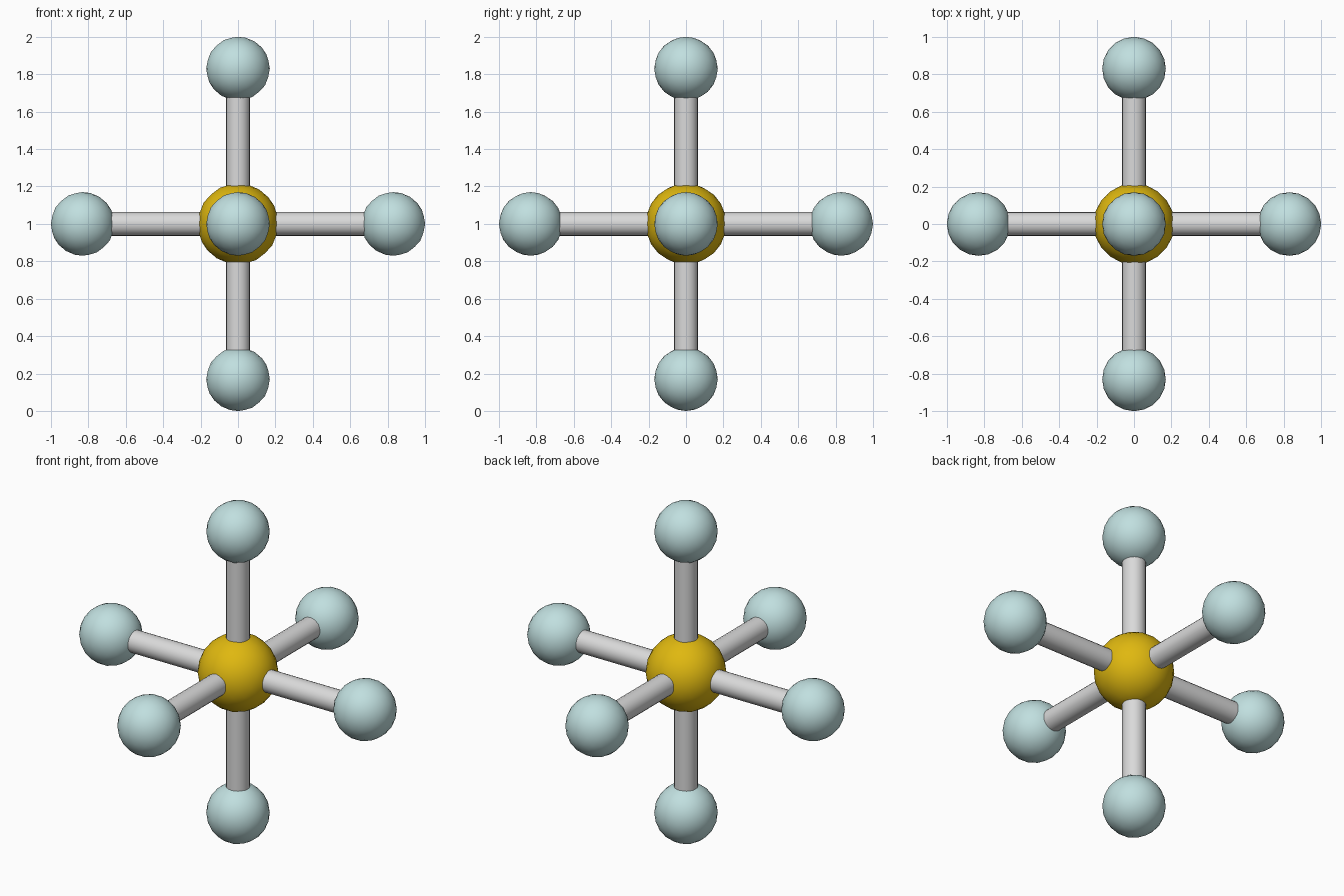
import bpy
import math
from mathutils import Vector

cube = bpy.data.objects.get("Cube")
if cube:
    bpy.data.objects.remove(cube, do_unlink=True)

CENTRE = Vector((0, 0, 1))
REACH = 0.83


def material(name, rgb):
    mat = bpy.data.materials.new(name)
    mat.use_nodes = True
    mat.diffuse_color = (*rgb, 1)
    mat.node_tree.nodes["Principled BSDF"].inputs["Base Color"].default_value = (*rgb, 1)
    return mat


gold = material("golden yellow", (0.74, 0.48, 0.005))
aqua = material("pale aqua", (0.53, 0.74, 0.74))
grey = material("light grey", (0.70, 0.70, 0.70))


def finish(name, mat):
    obj = bpy.context.object
    obj.name = name
    obj.data.materials.append(mat)
    bpy.ops.object.shade_smooth_by_angle(angle=math.radians(40))


def ball(name, radius, position, mat):
    bpy.ops.mesh.primitive_ico_sphere_add(subdivisions=3, radius=radius, location=position)
    finish(name, mat)


# Central ball
ball("central_ball", 0.216, CENTRE, gold)

# Six arms, each a rod with a ball at its end
arms = {
    "left": (1, 0, 0), "right": (-1, 0, 0),
    "front": (0, -1, 0), "back": (0, 1, 0),
    "top": (0, 0, 1), "bottom": (0, 0, -1),
}
for side, axis in arms.items():
    direction = Vector(axis)
    bpy.ops.mesh.primitive_cylinder_add(
        vertices=20, radius=0.064, depth=REACH,
        location=CENTRE + direction * REACH / 2,
        rotation=direction.to_track_quat("Z", "Y").to_euler())
    finish(side + "_rod", grey)
    ball(side + "_ball", 0.17, CENTRE + direction * REACH, aqua)
